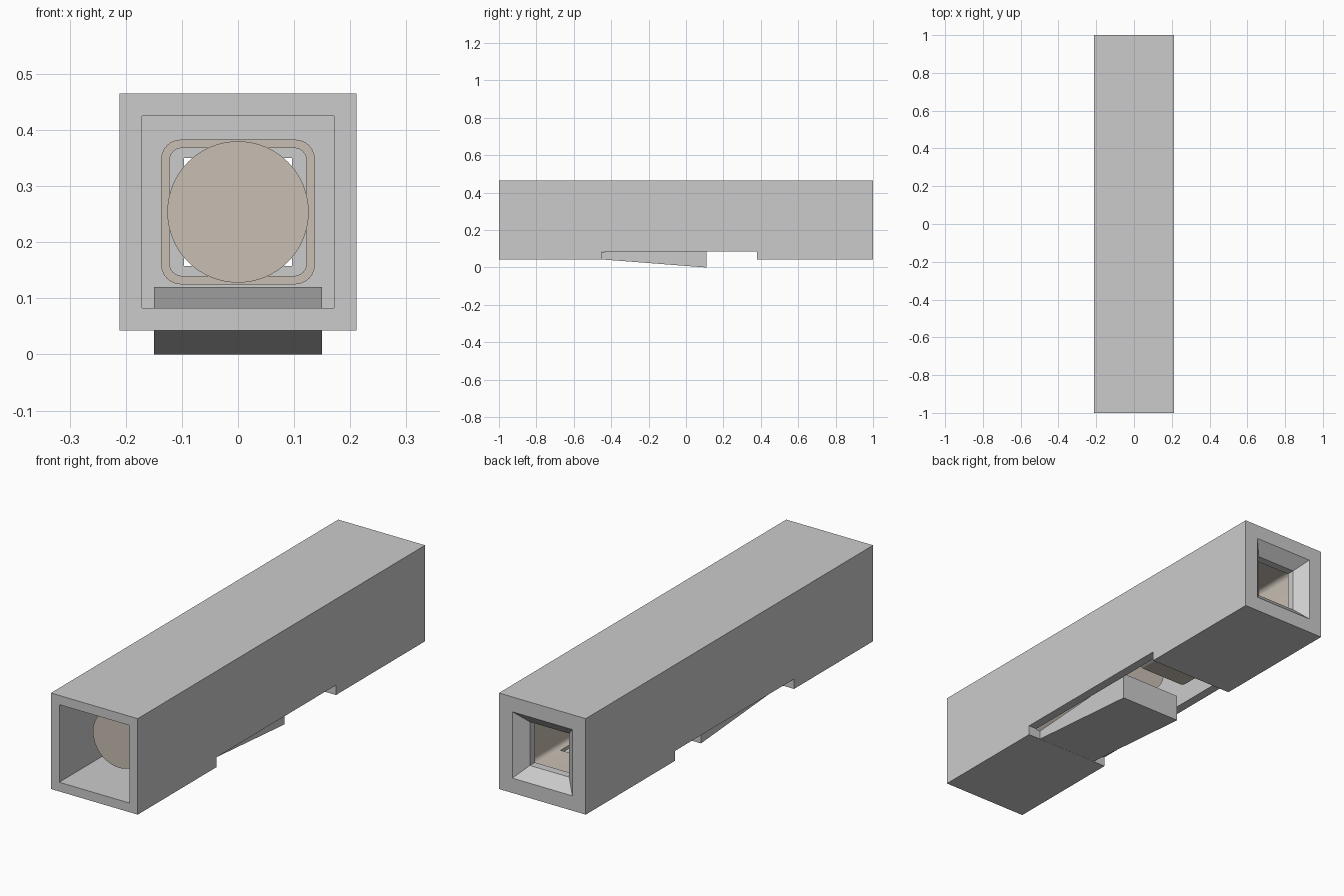
import bpy, bmesh, math

if "Cube" in bpy.data.objects:
    bpy.data.objects.remove(bpy.data.objects["Cube"])

CZ = 0.254  # height of the tube axis


def make_object(name, bm, material=None):
    bmesh.ops.recalc_face_normals(bm, faces=bm.faces)
    mesh = bpy.data.meshes.new(name)
    bm.to_mesh(mesh)
    bm.free()
    obj = bpy.data.objects.new(name, mesh)
    bpy.context.collection.objects.link(obj)
    if material:
        mesh.materials.append(material)
    return obj


def activate(obj):
    bpy.ops.object.select_all(action='DESELECT')
    obj.select_set(True)
    bpy.context.view_layer.objects.active = obj


def rounded_rect(hx, hz, r=0.0, steps=6):
    """Closed cross-section points (x, z) around the tube axis."""
    if r == 0:
        return [(hx, CZ + hz), (-hx, CZ + hz), (-hx, CZ - hz), (hx, CZ - hz)]
    pts = []
    for k, (sx, sz) in enumerate([(1, 1), (-1, 1), (-1, -1), (1, -1)]):
        for i in range(steps + 1):
            a = math.pi / 2 * (k + i / steps)
            pts.append((sx * (hx - r) + r * math.cos(a),
                        CZ + sz * (hz - r) + r * math.sin(a)))
    return pts


def hollow_loft(name, sections, material=None):
    """Join (y, points) sections in a closed loop, giving a hollow tube."""
    bm = bmesh.new()
    rings = [[bm.verts.new((x, y, z)) for x, z in pts] for y, pts in sections]
    n = len(rings[0])
    for a, b in zip(rings, rings[1:] + rings[:1]):
        for i in range(n):
            j = (i + 1) % n
            bm.faces.new((a[i], a[j], b[j], b[i]))
    return make_object(name, bm, material)


def side_prism(name, profile, half_width):
    """Extrude a (y, z) outline across x."""
    bm = bmesh.new()
    ends = [[bm.verts.new((x, y, z)) for y, z in profile]
            for x in (-half_width, half_width)]
    n = len(profile)
    for end in ends:
        bm.faces.new(end)
    for i in range(n):
        j = (i + 1) % n
        bm.faces.new((ends[0][i], ends[0][j], ends[1][j], ends[1][i]))
    return make_object(name, bm)


def cut(obj, y0, y1, z0, z1, half_width):
    cutter = side_prism("cutter", [(y0, z0), (y1, z0), (y1, z1), (y0, z1)], half_width)
    cutter.hide_render = True
    mod = obj.modifiers.new("cut", 'BOOLEAN')
    mod.operation = 'DIFFERENCE'
    mod.solver = 'EXACT'
    mod.object = cutter
    activate(obj)
    bpy.ops.object.modifier_apply(modifier=mod.name)
    bpy.data.objects.remove(cutter)


tan = bpy.data.materials.new("tan")
tan.diffuse_color = (0.58, 0.52, 0.45, 1)
tan.use_nodes = True
tan.node_tree.nodes["Principled BSDF"].inputs["Base Color"].default_value = tan.diffuse_color

# Square housing: open front, funnel-shaped opening in the back wall
housing = hollow_loft("housing", [(y, rounded_rect(h, h)) for y, h in [
    (-1, 0.2115), (1, 0.2115), (1, 0.146), (0.95, 0.096),
    (0.915, 0.096), (0.915, 0.171), (-1, 0.171)]])
# Opening across the underside
cut(housing, -0.45, 0.38, -0.1, 0.086, 0.4)

# Wedge flap in the opening, thickening towards the back
side_prism("wedge_flap", [(-0.45, 0.043), (0.11, 0.0), (0.11, 0.12), (-0.45, 0.083)], 0.15)

# Rounded square sleeve in the rear half, slotted underneath
outer = rounded_rect(0.137, 0.129, 0.035)
inner = rounded_rect(0.122, 0.114, 0.022)
sleeve = hollow_loft("sleeve", [(0.19, outer), (0.914, outer), (0.914, inner), (0.19, inner)], tan)
cut(sleeve, 0.45, 0.73, 0.05, 0.2, 0.1)

# Round cylinder in the front half
bm = bmesh.new()
bmesh.ops.create_cone(bm, cap_ends=True, segments=64, radius1=0.126, radius2=0.126, depth=0.88)
cylinder = make_object("round_cylinder", bm, tan)
cylinder.rotation_euler = (math.pi / 2, 0, 0)
cylinder.location = (0, -0.39, CZ)

for obj in (sleeve, cylinder):
    activate(obj)
    bpy.ops.object.shade_smooth_by_angle(angle=math.radians(35))
